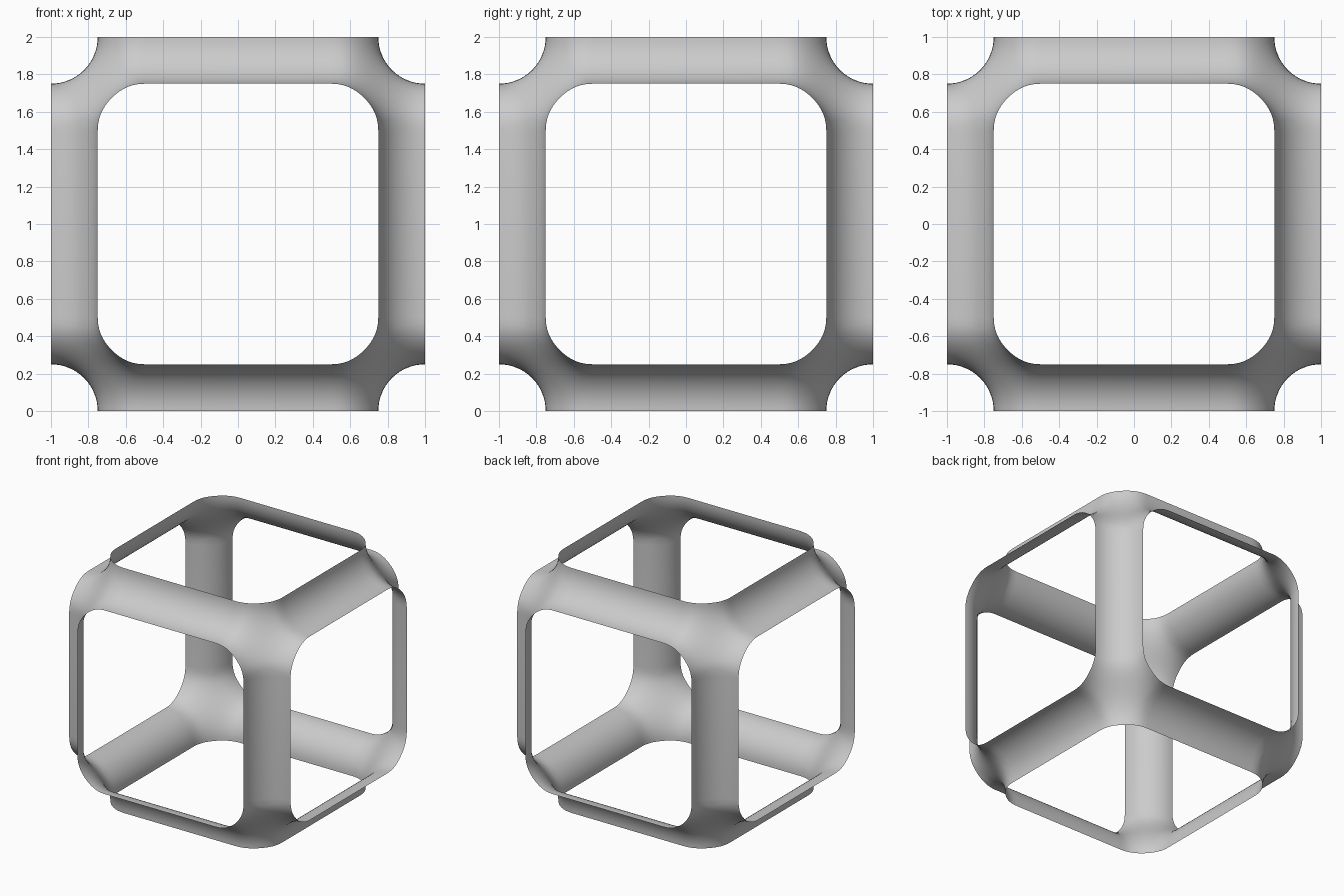
import bpy, bmesh
from math import sin, cos, pi, sqrt

if "Cube" in bpy.data.objects:
    bpy.data.objects.remove(bpy.data.objects["Cube"])

TUBE, REACH = 0.25, 0.5      # tube radius, distance where the corner blend starts
N_ARC, N_LEN = 16, 12


def on_surface(d):
    """Scale a ray from the cube corner until it meets the blended tubes."""
    u, v, w = d
    axis_dist = (sqrt(v*v + w*w), sqrt(u*u + w*w), sqrt(u*u + v*v))
    lo, hi = 0.0, 4.0
    for _ in range(45):
        s = (lo + hi) / 2
        f = sum(max(0.0, REACH - s * a) ** 2 for a in axis_dist)
        if f > (REACH - TUBE) ** 2:
            lo = s
        else:
            hi = s
    return [c * lo for c in d]


def branch_rows():
    """One quarter tube from mid-edge to its share of the corner blend."""
    angles = [pi / 2 * i / N_ARC for i in range(N_ARC + 1)]
    rows = [[(1.0, TUBE * cos(a), TUBE * sin(a)) for a in angles]]
    for j in range(N_LEN + 1):
        row = []
        for a in angles:
            k0, k1 = TUBE / REACH, 1 / max(cos(a), sin(a))
            k = k0 + (k1 - k0) * j / N_LEN
            row.append(on_surface((1.0, k * cos(a), k * sin(a))))
        rows.append(row)
    return rows


# One corner: the same branch turned onto the three axes
bm = bmesh.new()
rows = branch_rows()
for turn in range(3):
    grid = [[bm.verts.new([p[(i - turn) % 3] - 1 for i in range(3)]) for p in row]
            for row in rows]
    for r0, r1 in zip(grid, grid[1:]):
        for i in range(N_ARC):
            bm.faces.new((r0[i], r0[i + 1], r1[i + 1], r1[i]))
bmesh.ops.remove_doubles(bm, verts=bm.verts, dist=1e-4)
bmesh.ops.recalc_face_normals(bm, faces=bm.faces)
for f in bm.faces:
    f.smooth = True
mesh = bpy.data.meshes.new("lattice_frame")
bm.to_mesh(mesh)
bm.free()

# Whole frame: mirror the corner to all eight corners
frame = bpy.data.objects.new("lattice_frame", mesh)
bpy.context.collection.objects.link(frame)
frame.location.z = 1
mirror = frame.modifiers.new("mirror", 'MIRROR')
mirror.use_axis = (True, True, True)
mirror.merge_threshold = 1e-4
